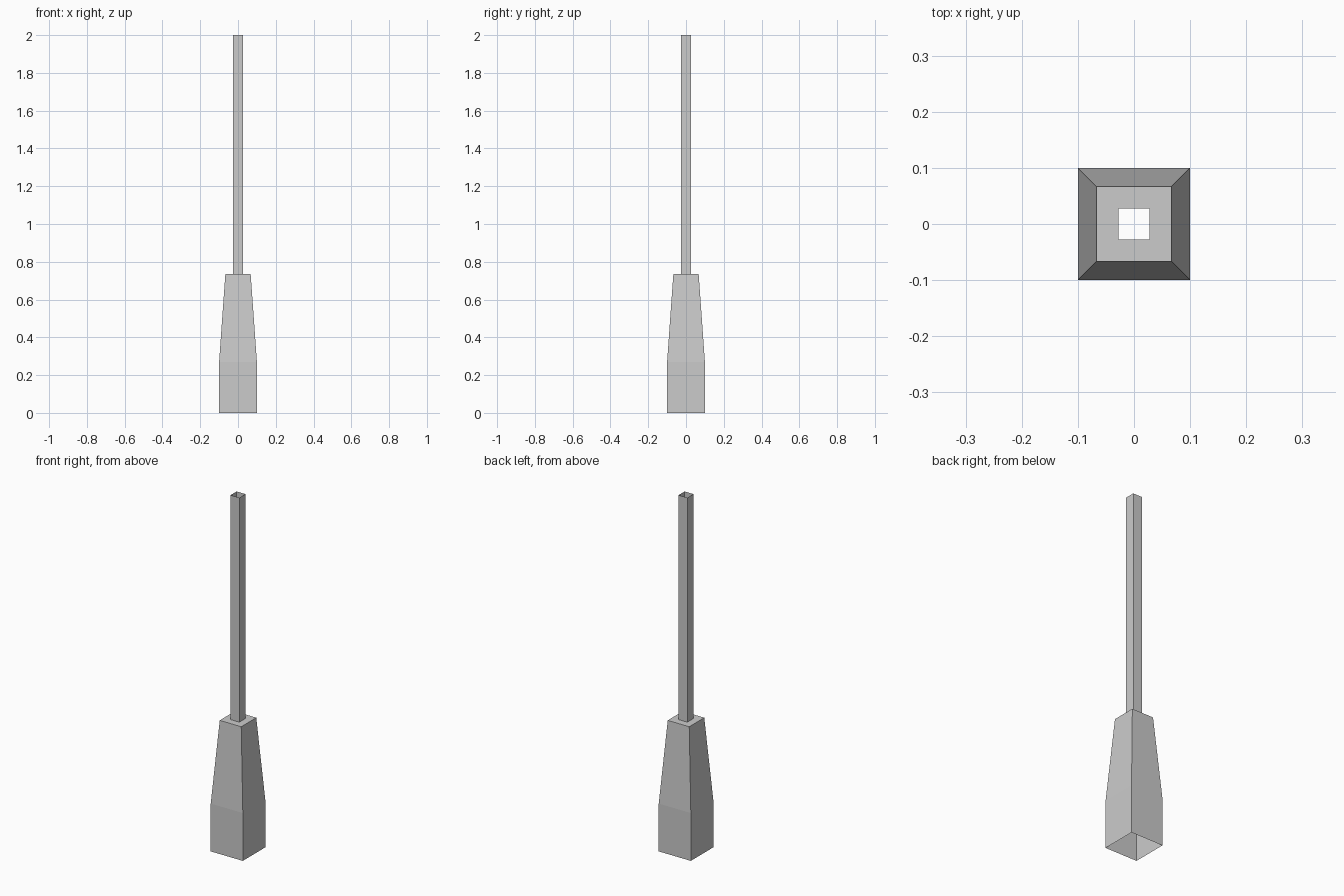
import bpy, bmesh

if "Cube" in bpy.data.objects:
    bpy.data.objects.remove(bpy.data.objects["Cube"])


def square_shell(name, profile):
    """Open-ended square tube lofted through (half_width, z) rings."""
    bm = bmesh.new()
    rings = [[bm.verts.new((sx * h, sy * h, z))
              for sx, sy in ((-1, -1), (1, -1), (1, 1), (-1, 1))]
             for h, z in profile]
    for low, high in zip(rings, rings[1:]):
        for i in range(4):
            j = (i + 1) % 4
            bm.faces.new((low[i], low[j], high[j], high[i]))
    mesh = bpy.data.meshes.new(name)
    bm.to_mesh(mesh)
    bm.free()
    obj = bpy.data.objects.new(name, mesh)
    bpy.context.collection.objects.link(obj)
    return obj


# Straight foot, tapered body and flat shoulder around the shaft hole
square_shell("base", [(0.1, 0), (0.1, 0.27), (0.067, 0.735), (0.0275, 0.735)])

# Slim hollow shaft, open at the top
square_shell("shaft", [(0.0275, 0.735), (0.0275, 2.0)])
